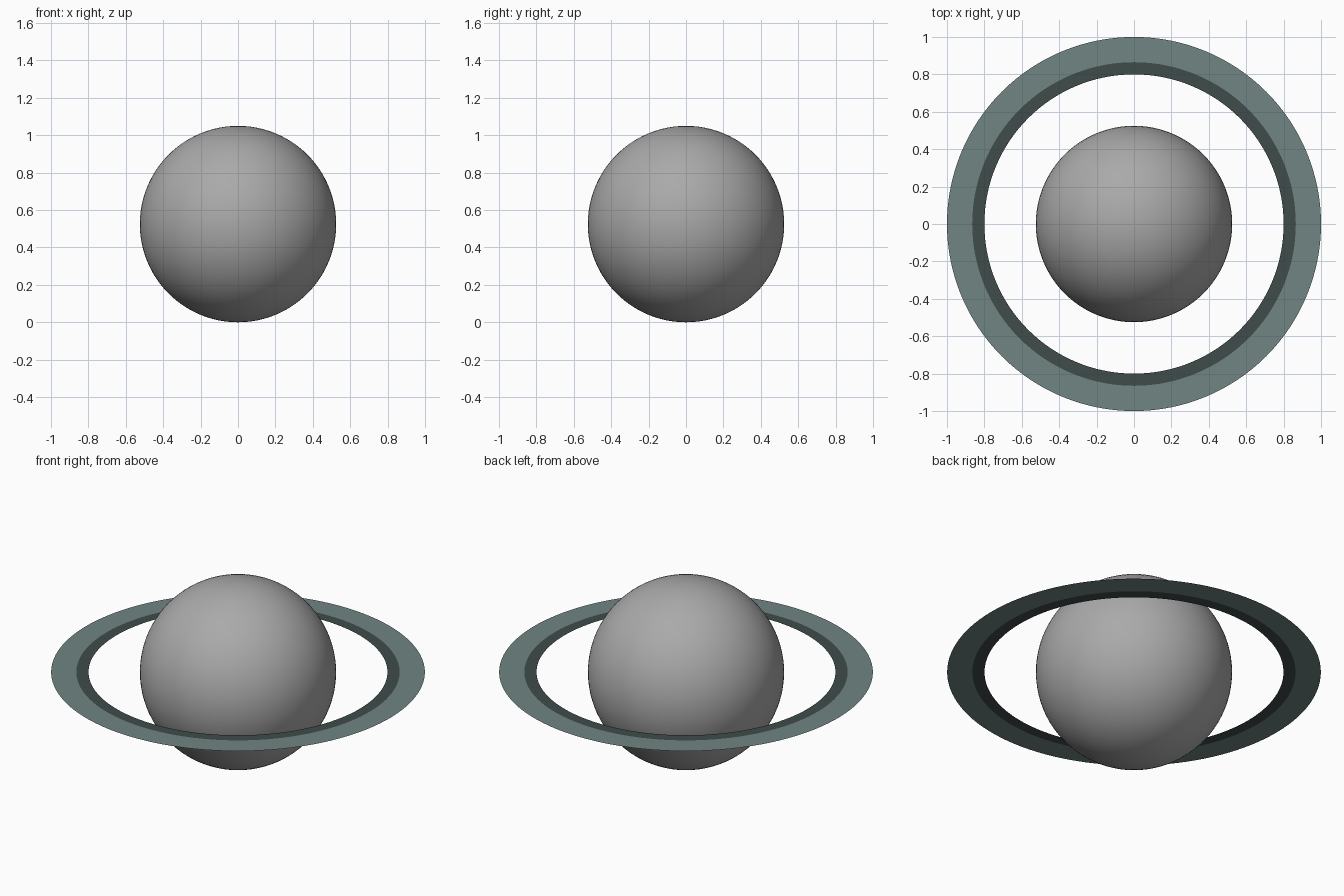
import bpy, bmesh, math

if "Cube" in bpy.data.objects:
    bpy.data.objects.remove(bpy.data.objects["Cube"])

R = 0.525  # globe radius; rings lie in its equator plane


def material(name, rgb):
    m = bpy.data.materials.new(name)
    m.diffuse_color = (*rgb, 1)
    m.use_nodes = True
    m.node_tree.nodes["Principled BSDF"].inputs["Base Color"].default_value = m.diffuse_color
    return m


def finish(bm, name, mat, smooth=False):
    me = bpy.data.meshes.new(name)
    bm.to_mesh(me)
    bm.free()
    me.materials.append(mat)
    for p in me.polygons:
        p.use_smooth = smooth
    ob = bpy.data.objects.new(name, me)
    ob.location.z = R
    bpy.context.collection.objects.link(ob)
    return ob


def flat_ring(name, r_in, r_out, mat, n=128):
    bm = bmesh.new()
    loops = [[bm.verts.new((r * math.cos(2 * math.pi * i / n),
                            r * math.sin(2 * math.pi * i / n), 0))
              for i in range(n)] for r in (r_in, r_out)]
    a, b = loops
    for i in range(n):
        j = (i + 1) % n
        bm.faces.new((a[i], b[i], b[j], a[j]))
    return finish(bm, name, mat)


grey = material("globe grey", (0.40, 0.40, 0.40))
teal = material("ring grey teal", (0.16, 0.235, 0.225))
dark = material("inner ring dark teal", (0.05, 0.072, 0.07))

# Globe
bm = bmesh.new()
bmesh.ops.create_uvsphere(bm, u_segments=96, v_segments=48, radius=R)
finish(bm, "globe", grey, smooth=True)

# Two paper-thin rings
flat_ring("outer_ring", 0.865, 1.0, teal)
flat_ring("inner_ring", 0.80, 0.865, dark)
